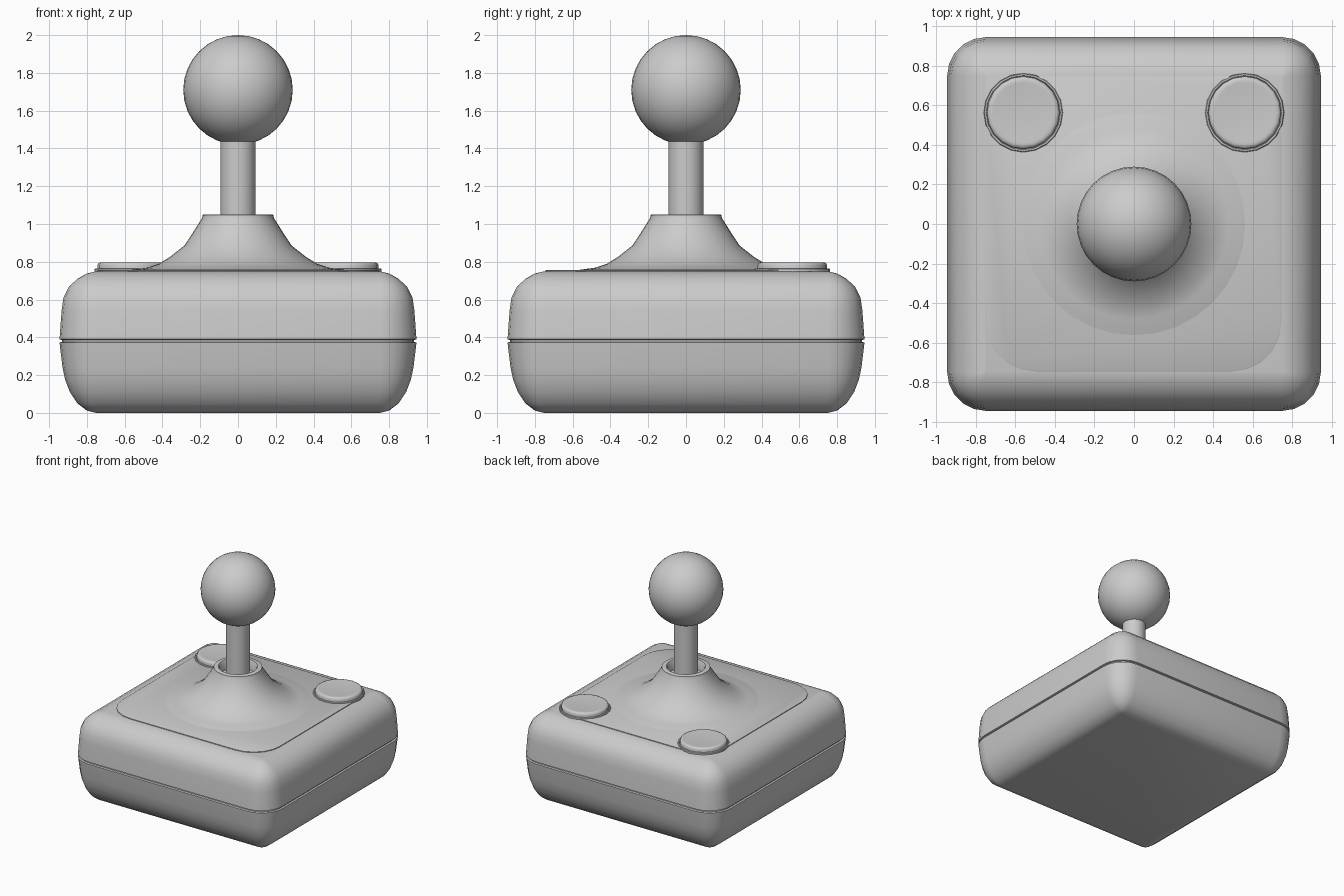
import bpy, bmesh, math

if "Cube" in bpy.data.objects:
    bpy.data.objects.remove(bpy.data.objects["Cube"])


def circle(radius, z, sides, centre=(0, 0)):
    return [(centre[0] + radius * math.cos(2 * math.pi * i / sides),
             centre[1] + radius * math.sin(2 * math.pi * i / sides), z)
            for i in range(sides)]


def rounded_square(half, core, z, steps):
    """Square of half-size `core`, grown outwards to `half` with round corners."""
    points = []
    for corner, (sx, sy) in enumerate([(1, 1), (-1, 1), (-1, -1), (1, -1)]):
        for i in range(steps + 1):
            a = math.pi / 2 * (corner + i / steps)
            points.append((sx * core + (half - core) * math.cos(a),
                           sy * core + (half - core) * math.sin(a), z))
    return points


def finish(name, bm, angle=35):
    bmesh.ops.remove_doubles(bm, verts=bm.verts, dist=0.0002)
    bmesh.ops.recalc_face_normals(bm, faces=bm.faces)
    mesh = bpy.data.meshes.new(name)
    bm.to_mesh(mesh)
    bm.free()
    obj = bpy.data.objects.new(name, mesh)
    bpy.context.collection.objects.link(obj)
    bpy.ops.object.select_all(action='DESELECT')
    obj.select_set(True)
    bpy.context.view_layer.objects.active = obj
    bpy.ops.object.shade_smooth_by_angle(angle=math.radians(angle))
    return obj


def loft(name, rings, angle=35):
    """Skin a stack of equal rings and cap both ends."""
    bm = bmesh.new()
    loops = [[bm.verts.new(p) for p in ring] for ring in rings]
    n = len(loops[0])
    for low, high in zip(loops, loops[1:]):
        for i in range(n):
            j = (i + 1) % n
            bm.faces.new((low[i], low[j], high[j], high[i]))
    bm.faces.new(loops[0][::-1])
    bm.faces.new(loops[-1])
    return finish(name, bm, angle)


# Case: two rounded halves with a seam groove between them
case_profile = [(0.752, 0.0), (0.80, 0.012), (0.85, 0.05), (0.89, 0.11),
                (0.915, 0.175), (0.929, 0.24), (0.945, 0.372),
                (0.932, 0.376), (0.932, 0.386), (0.945, 0.39),
                (0.934, 0.54), (0.924, 0.61), (0.895, 0.668),
                (0.85, 0.71), (0.80, 0.738), (0.752, 0.749)]
loft("case", [rounded_square(h, 0.75, z, 5) for h, z in case_profile])

# Thin raised top panel
panel_profile = [(0.745, 0.74), (0.745, 0.755), (0.741, 0.757)]
loft("top_panel", [rounded_square(h, 0.5, z, 5) for h, z in panel_profile])

# Flared boot with a collar and a recess around the shaft
boot_profile = [(0.58, 0.75), (0.56, 0.758), (0.48, 0.769), (0.42, 0.789),
                (0.36, 0.826), (0.285, 0.885), (0.245, 0.945), (0.19, 1.032),
                (0.188, 1.047), (0.183, 1.05), (0.152, 1.05),
                (0.145, 1.04), (0.14, 0.97)]
loft("stick_boot", [circle(r, z, 32) for r, z in boot_profile])

# Shaft and ball knob
loft("stick_shaft", [circle(0.093, z, 32) for z in (0.9, 1.47)])
bm = bmesh.new()
bmesh.ops.create_uvsphere(bm, u_segments=32, v_segments=16, radius=0.29)
bmesh.ops.translate(bm, verts=bm.verts, vec=(0, 0, 1.71))
finish("ball_knob", bm)

# Two fire buttons, each in a low collar
collar_profile = [(0.2, 0.74), (0.2, 0.761), (0.196, 0.765),
                  (0.188, 0.765), (0.186, 0.758)]
button_profile = [(0.184, 0.75), (0.184, 0.781), (0.179, 0.792),
                  (0.168, 0.797), (0.155, 0.797), (0.13, 0.794)]
for side, x in (("left", -0.56), ("right", 0.56)):
    loft(f"{side}_button_collar",
         [circle(r, z, 20, (x, 0.563)) for r, z in collar_profile])
    loft(f"{side}_button",
         [circle(r, z, 20, (x, 0.563)) for r, z in button_profile], 50)
